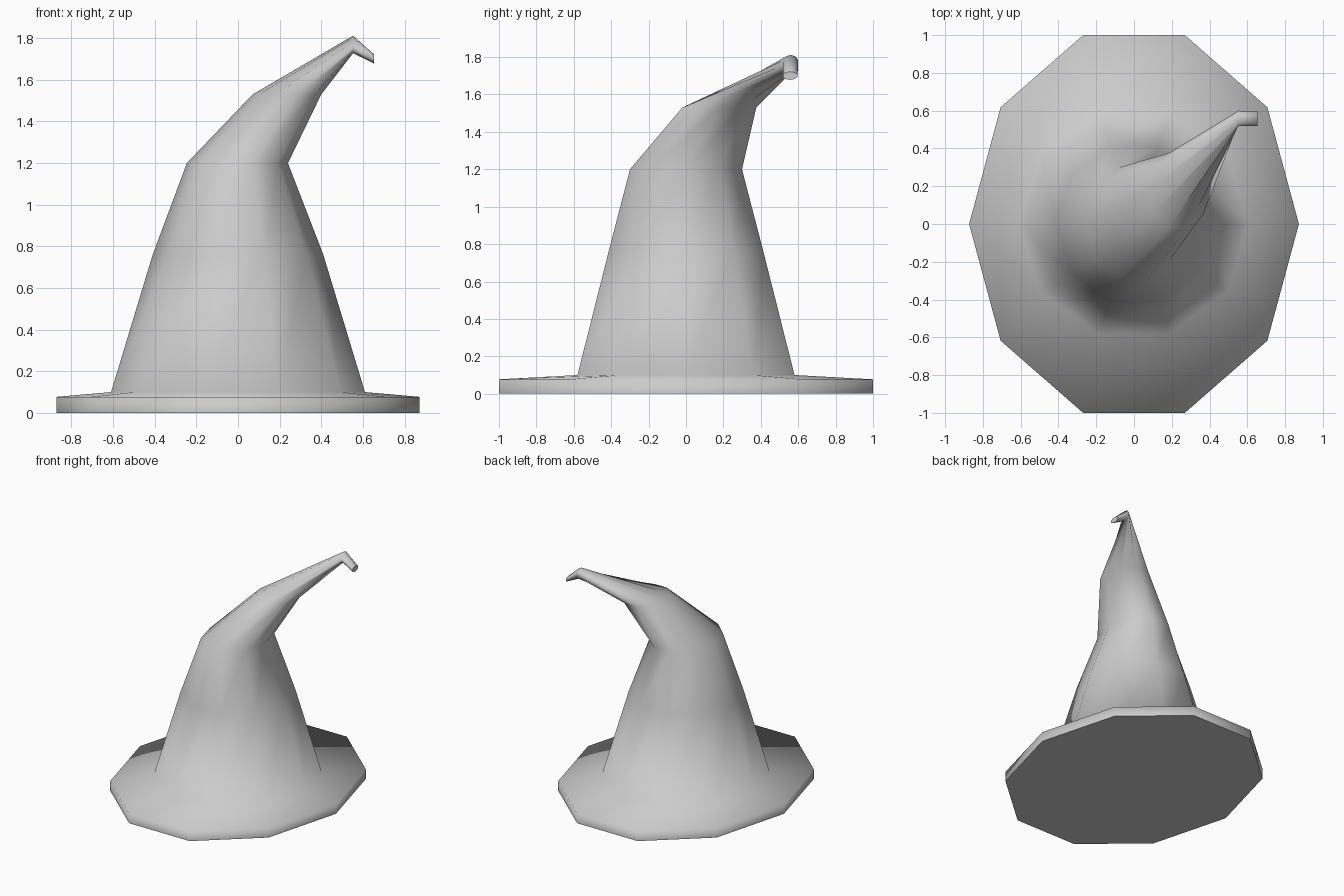
import bpy, bmesh, math

if "Cube" in bpy.data.objects:
    bpy.data.objects.remove(bpy.data.objects["Cube"])

SIDES = 10

# Ring: centre, half-size along x, y, z (z < 0: +x side turns downward)
RINGS = [
    ((0, 0, 0), (0.873, 1.051, 0)),             # brim underside
    ((0, 0, 0.077), (0.873, 1.051, 0)),         # brim rim
    ((0, 0, 0.10), (0.61, 0.61, 0)),            # foot of the cone
    ((0, 0, 0.76), (0.41, 0.435, 0)),
    ((-0.003, 0, 1.20), (0.243, 0.315, 0)),     # first bend
    ((0.235, 0.178, 1.53), (0.165, 0.208, 0)),  # second bend
    ((0.553, 0.56, 1.77), (0, 0.042, -0.042)),  # upright ring near the tip
    ((0.654, 0.557, 1.70), (0, 0.04, -0.022)),  # drooping tip end
]

bm = bmesh.new()


def add_ring(centre, size):
    verts = []
    for i in range(SIDES):
        a = 2 * math.pi * i / SIDES
        c, s = math.cos(a), math.sin(a)
        verts.append(bm.verts.new((centre[0] + size[0] * c,
                                   centre[1] + size[1] * s,
                                   centre[2] + size[2] * c)))
    return verts


# Loft the brim and bent cone through the rings
loops = [add_ring(c, s) for c, s in RINGS]
for low, high in zip(loops, loops[1:]):
    for i in range(SIDES):
        j = (i + 1) % SIDES
        bm.faces.new((low[i], low[j], high[j], high[i])).smooth = True

# Flat underside and tip cap
bm.faces.new(loops[0][::-1])
bm.faces.new(loops[-1])
bmesh.ops.recalc_face_normals(bm, faces=bm.faces[:])

mesh = bpy.data.meshes.new("pointed_hat")
bm.to_mesh(mesh)
bm.free()
hat = bpy.data.objects.new("pointed_hat", mesh)
bpy.context.collection.objects.link(hat)
